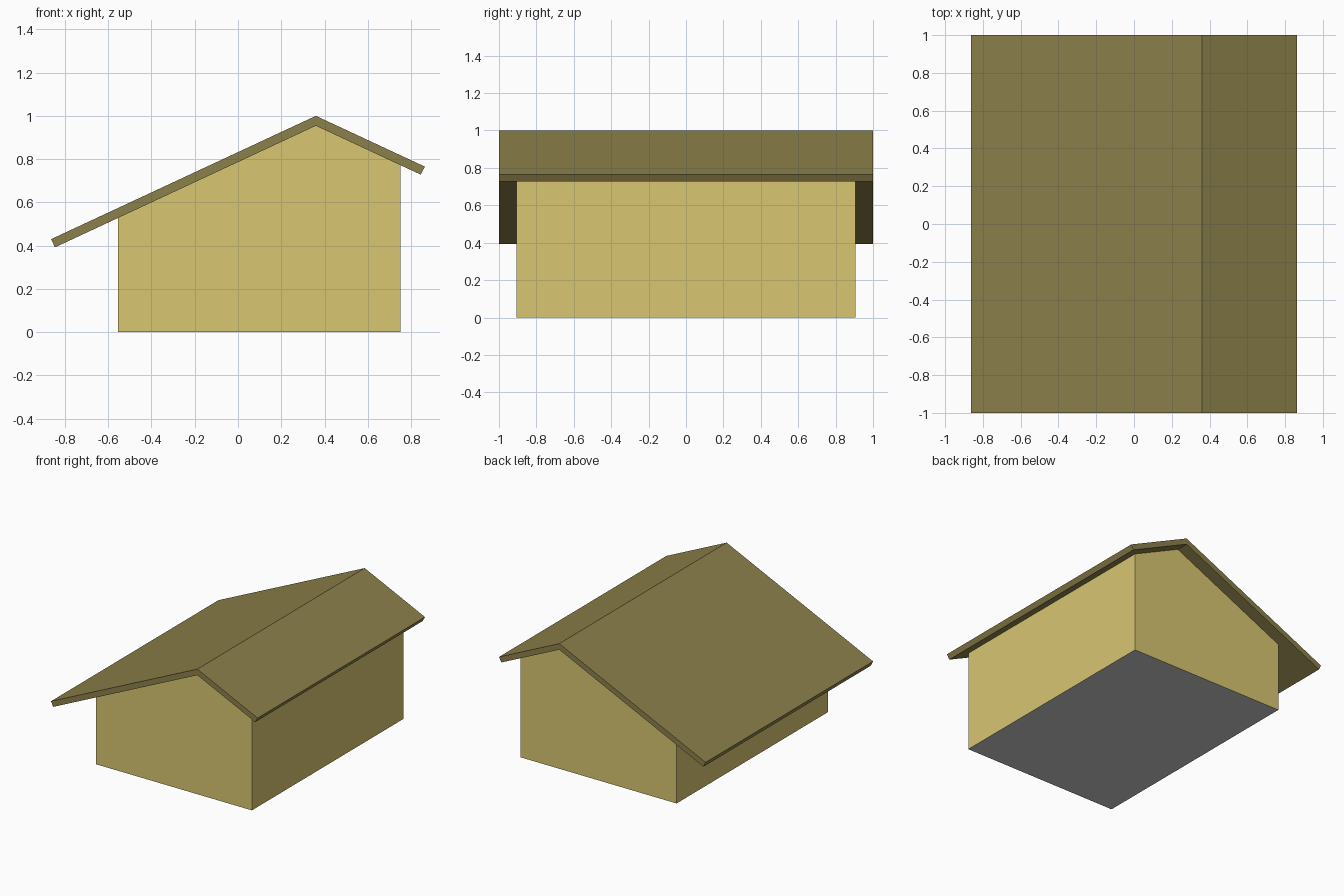
import bpy, bmesh

if "Cube" in bpy.data.objects:
    bpy.data.objects.remove(bpy.data.objects["Cube"])


def material(name, rgb):
    mat = bpy.data.materials.new(name)
    mat.diffuse_color = (*rgb, 1)
    mat.use_nodes = True
    mat.node_tree.nodes["Principled BSDF"].inputs["Base Color"].default_value = mat.diffuse_color
    return mat


def extrude_profile(name, profile, half_depth, mat, open_bottom=False):
    """Extrude an x-z profile along y, centred on y = 0."""
    bm = bmesh.new()
    front = bm.faces.new([bm.verts.new((x, -half_depth, z)) for x, z in profile])
    geom = bmesh.ops.extrude_face_region(bm, geom=[front], use_keep_orig=True)["geom"]
    moved = [g for g in geom if isinstance(g, bmesh.types.BMVert)]
    bmesh.ops.translate(bm, verts=moved, vec=(0, 2 * half_depth, 0))
    bmesh.ops.recalc_face_normals(bm, faces=bm.faces)
    if open_bottom:
        bottom = [f for f in bm.faces if all(v.co.z < 1e-5 for v in f.verts)]
        bmesh.ops.delete(bm, geom=bottom, context='FACES')
    mesh = bpy.data.meshes.new(name)
    bm.to_mesh(mesh)
    bm.free()
    mesh.materials.append(mat)
    obj = bpy.data.objects.new(name, mesh)
    bpy.context.collection.objects.link(obj)
    return obj


wall_mat = material("wall_yellow", (0.69, 0.565, 0.168))
roof_mat = material("roof_olive", (0.262, 0.216, 0.07))

# Off-centre ridge and the underside of the roof
RIDGE_X, UNDER_Z, SLOPE = 0.36, 0.954, 0.466
LEFT, RIGHT, HALF_DEPTH = -0.555, 0.75, 0.905


def under_roof(x):
    return UNDER_Z - SLOPE * abs(x - RIDGE_X)


# Walls: five-sided gable body, rising to the roof underside
extrude_profile("walls", [(LEFT, 0), (RIGHT, 0), (RIGHT, under_roof(RIGHT)),
                          (RIDGE_X, UNDER_Z), (LEFT, under_roof(LEFT))],
                HALF_DEPTH, wall_mat, open_bottom=True)

# Roof: bent slab with eaves cut square to the slope
extrude_profile("roof", [(-0.846, under_roof(-0.846)), (RIDGE_X, UNDER_Z),
                         (0.844, under_roof(0.844)), (0.864, 0.765),
                         (RIDGE_X, 1.0), (-0.864, 0.43)],
                1.0, roof_mat)

# Floor: grey panel closing the underside, facing down
floor = bpy.data.meshes.new("floor")
floor.from_pydata([(LEFT, -HALF_DEPTH, 0), (LEFT, HALF_DEPTH, 0),
                   (RIGHT, HALF_DEPTH, 0), (RIGHT, -HALF_DEPTH, 0)], [], [(0, 1, 2, 3)])
bpy.context.collection.objects.link(bpy.data.objects.new("floor", floor))
